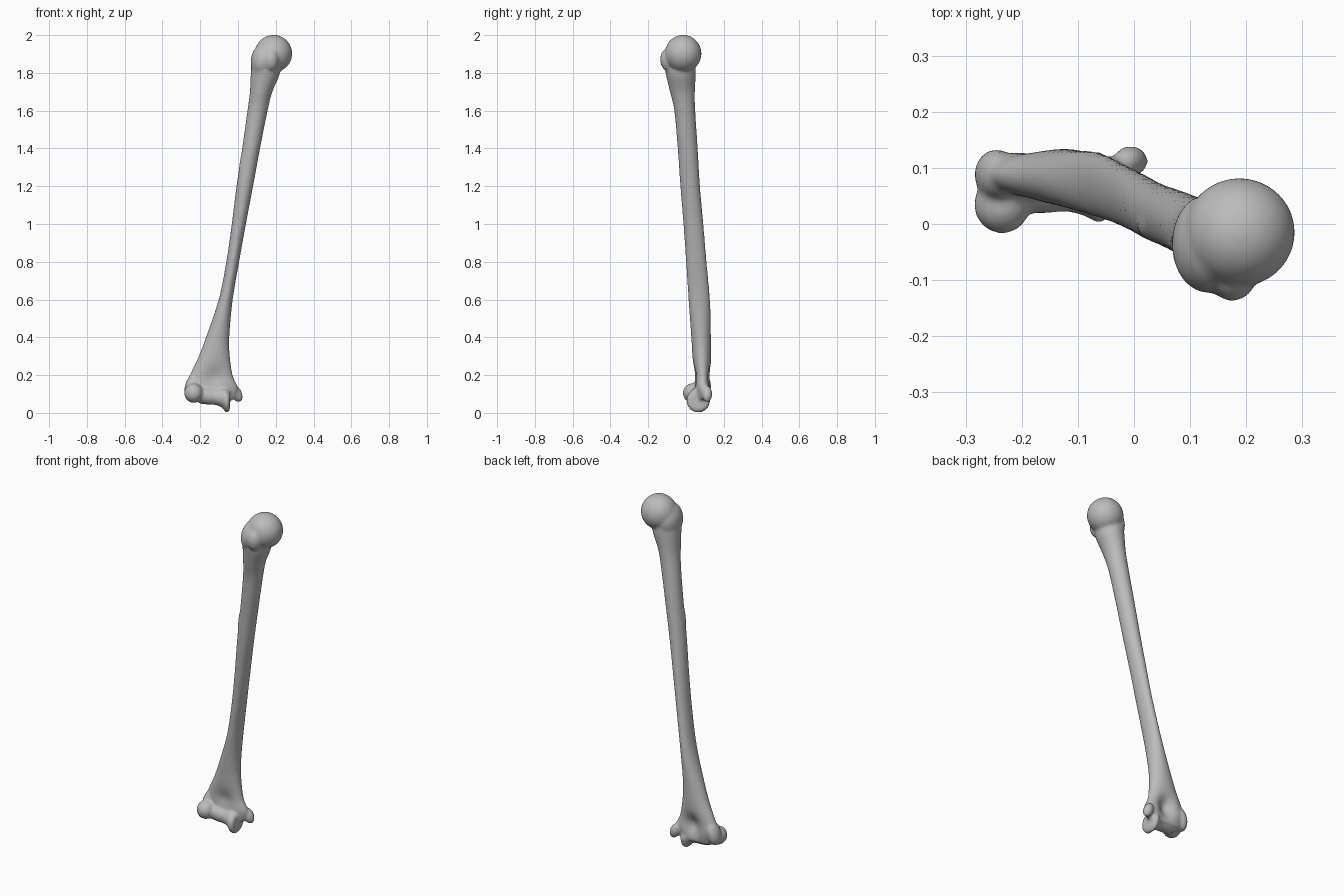
import bpy, bmesh, math
from mathutils import Matrix, Vector

cube = bpy.data.objects.get("Cube")
if cube:
    bpy.data.objects.remove(cube)

bone_grey = bpy.data.materials.new("bone_grey")
bone_grey.use_nodes = True
colour = (0.5, 0.5, 0.5, 1)
bone_grey.diffuse_color = colour
bone_grey.node_tree.nodes["Principled BSDF"].inputs["Base Color"].default_value = colour

bm = bmesh.new()
SIDES = 40


def loft(rings):
    """Skin closed rings of points and cap both ends."""
    loops = [[bm.verts.new(p) for p in ring] for ring in rings]
    faces = [bm.faces.new(loops[0][::-1]), bm.faces.new(loops[-1])]
    for a, b in zip(loops, loops[1:]):
        for i in range(SIDES):
            j = (i + 1) % SIDES
            faces.append(bm.faces.new((a[i], a[j], b[j], b[i])))
    bmesh.ops.recalc_face_normals(bm, faces=faces)


def lump(centre, radii, tilt=0):
    m = (Matrix.Translation(centre) @ Matrix.Rotation(math.radians(tilt), 4, "Y")
         @ Matrix.Diagonal((*radii, 1)))
    bmesh.ops.create_uvsphere(bm, u_segments=32, v_segments=20, radius=1, matrix=m)


def catmull(rows, steps):
    """Smooth rows of numbers into a denser run of rows."""
    out = []
    for k in range(len(rows) - 1):
        p0, p1 = rows[max(k - 1, 0)], rows[k]
        p2, p3 = rows[k + 1], rows[min(k + 2, len(rows) - 1)]
        for s in range(steps):
            t = s / steps
            out.append([0.5 * (2 * b + (c - a) * t + (2 * a - 5 * b + 4 * c - d) * t * t
                               + (3 * b - a - 3 * c + d) * t ** 3)
                        for a, b, c, d in zip(p0, p1, p2, p3)])
    return out + [rows[-1]]


def gauss(p, x, z, width, height):
    return math.exp(-((p.x - x) / width) ** 2 - ((p.z - z) / height) ** 2)


# Shaft: height, then left/right and front/back limits
shaft = [
    (0.07, -0.245, -0.02, 0.055, 0.120),
    (0.13, -0.275, 0.0, 0.045, 0.134),
    (0.2, -0.255, -0.028, 0.042, 0.134),
    (0.3, -0.208, -0.043, 0.034, 0.134),
    (0.4, -0.170, -0.046, 0.028, 0.132),
    (0.6, -0.102, -0.028, 0.013, 0.127),
    (0.8, -0.062, 0.006, 0.0, 0.109),
    (1.0, -0.033, 0.042, -0.014, 0.092),
    (1.2, -0.008, 0.080, -0.030, 0.074),
    (1.4, 0.022, 0.117, -0.044, 0.062),
    (1.6, 0.050, 0.157, -0.062, 0.049),
    (1.7, 0.063, 0.182, -0.085, 0.047),
    (1.8, 0.068, 0.222, -0.108, 0.052),
    (1.88, 0.075, 0.215, -0.120, 0.050),
]
rings = []
for z, x0, x1, y0, y1 in catmull(shaft, 6):
    ring = []
    for i in range(SIDES):
        a = math.tau * i / SIDES
        p = Vector(((x0 + x1) / 2 + (x1 - x0) / 2 * math.cos(a),
                    (y0 + y1) / 2 + (y1 - y0) / 2 * math.sin(a), z))
        # Hollows above the elbow joint, deep behind and shallow in front
        if math.sin(a) > 0:
            p.y -= 0.045 * gauss(p, -0.125, 0.16, 0.045, 0.06)
        else:
            p.y += 0.015 * gauss(p, -0.125, 0.19, 0.045, 0.05)
        ring.append(p)
    rings.append(ring)
loft(rings)

# Grooved spool of the elbow joint: x, centre height, radius
spool = [(-0.21, 0.095, 0.045), (-0.16, 0.09, 0.046), (-0.12, 0.085, 0.043),
         (-0.085, 0.08, 0.052), (-0.062, 0.064, 0.064), (-0.043, 0.066, 0.05)]
loft([[(x, 0.065 + r * math.cos(math.tau * i / SIDES), z + r * math.sin(math.tau * i / SIDES))
       for i in range(SIDES)] for x, z, r in catmull(spool, 5)])

# Rounded outer knuckle and the two side bumps of the elbow
lump((-0.235, 0.035, 0.105), (0.050, 0.052, 0.052))
lump((-0.245, 0.088, 0.14), (0.036, 0.045, 0.07), 15)
lump((-0.006, 0.112, 0.10), (0.028, 0.027, 0.046), -20)

# Ridge on the outside of the shaft
lump((0.036, 0.0, 1.33), (0.026, 0.028, 0.13), 9)

# Shoulder ball and the large and small bumps beside it
lump((0.188, -0.015, 1.902), (0.099, 0.097, 0.099))
lump((0.132, -0.035, 1.865), (0.064, 0.088, 0.095), 8)
lump((0.175, -0.095, 1.87), (0.042, 0.042, 0.06))

mesh = bpy.data.meshes.new("upper_arm_bone")
bm.to_mesh(mesh)
bm.free()
bone = bpy.data.objects.new("upper_arm_bone", mesh)
bpy.context.scene.collection.objects.link(bone)
mesh.materials.append(bone_grey)

# Fuse the parts into one skin and soften the seams
fuse = bone.modifiers.new("fuse", "REMESH")
fuse.mode = "VOXEL"
fuse.voxel_size = 0.008
fuse.use_smooth_shade = True
soften = bone.modifiers.new("soften", "SMOOTH")
soften.factor = 0.5
soften.iterations = 5
